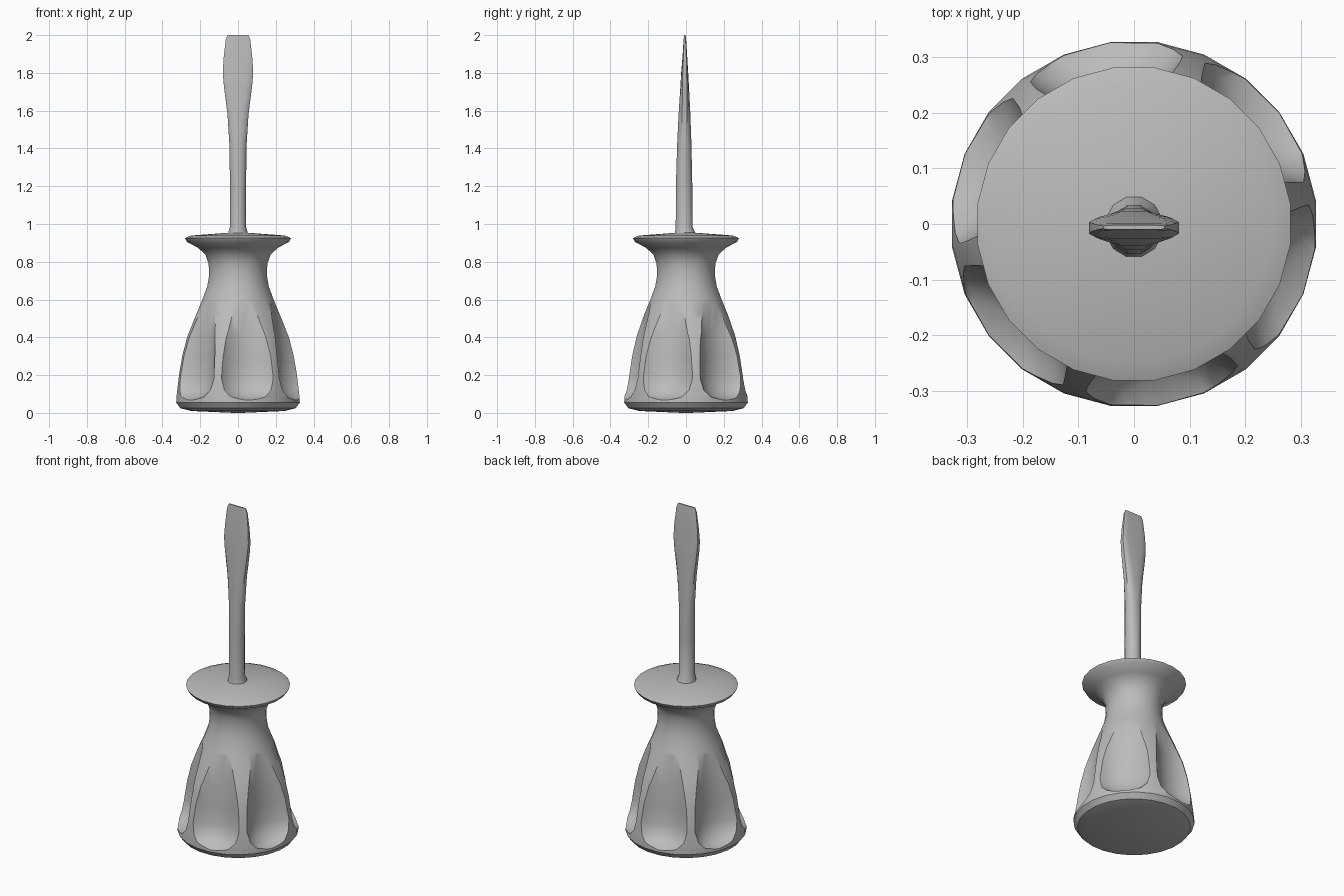
import bpy, bmesh, math
from mathutils import Matrix

if "Cube" in bpy.data.objects:
    bpy.data.objects.remove(bpy.data.objects["Cube"], do_unlink=True)

grey = bpy.data.materials.new("plain grey")
grey.use_nodes = True
COLOUR = (0.5, 0.5, 0.5, 1)
grey.diffuse_color = COLOUR
grey.node_tree.nodes["Principled BSDF"].inputs["Base Color"].default_value = COLOUR


def loft(name, rings):
    """Skin a list of equal-length point rings and cap both ends."""
    bm = bmesh.new()
    loops = [[bm.verts.new(p) for p in ring] for ring in rings]
    n = len(loops[0])
    for a, b in zip(loops, loops[1:]):
        for i in range(n):
            j = (i + 1) % n
            bm.faces.new((a[i], a[j], b[j], b[i]))
    bm.faces.new(loops[0][::-1])
    bm.faces.new(loops[-1])
    bmesh.ops.recalc_face_normals(bm, faces=bm.faces)
    mesh = bpy.data.meshes.new(name)
    bm.to_mesh(mesh)
    bm.free()
    mesh.materials.append(grey)
    obj = bpy.data.objects.new(name, mesh)
    bpy.context.collection.objects.link(obj)
    return obj


def section(rx, ry, z, sides, y=0.0, power=1.0):
    """Ellipse ring; a power below 1 squares it off."""
    def s(v):
        return math.copysign(abs(v) ** power, v) if abs(v) > 1e-6 else 0.0
    ring = []
    for i in range(sides):
        t = 2 * math.pi * (i + 0.5) / sides
        ring.append((rx * s(math.cos(t)), y + ry * s(math.sin(t)), z))
    return ring


def turned(name, profile, sides):
    return loft(name, [section(r, r, z, sides) for r, z in profile])


def smooth(obj, angle):
    bpy.ops.object.select_all(action="DESELECT")
    obj.select_set(True)
    bpy.context.view_layer.objects.active = obj
    bpy.ops.object.shade_smooth_by_angle(angle=math.radians(angle))


# Handle: flared grip, narrow neck and disc guard
handle = turned("handle", [
    (0.02, 0.0), (0.25, 0.01), (0.308, 0.025), (0.33, 0.055), (0.328, 0.09),
    (0.315, 0.2), (0.298, 0.3), (0.272, 0.4), (0.232, 0.5), (0.19, 0.6),
    (0.164, 0.67), (0.154, 0.73), (0.157, 0.79), (0.175, 0.84),
    (0.215, 0.875), (0.272, 0.905), (0.284, 0.925), (0.25, 0.939),
    (0.02, 0.956)], 24)

# Six scooped flutes around the grip
FLUTE = [(0.02, 0.06), (0.1, 0.066), (0.15, 0.085), (0.185, 0.12), (0.204, 0.18),
         (0.208, 0.28), (0.214, 0.42), (0.238, 0.58), (0.25, 0.64)]
cutters = []
for k in range(6):
    cutter = turned(f"flute_cutter_{k + 1}", FLUTE, 32)
    a = math.radians(40 + 60 * k)
    cutter.data.transform(Matrix.Translation((0.432 * math.cos(a), 0.432 * math.sin(a), 0)))
    cutter.hide_render = True
    mod = handle.modifiers.new("flute", "BOOLEAN")
    mod.operation = "DIFFERENCE"
    mod.solver = "EXACT"
    mod.object = cutter
    cutters.append(cutter)

# Apply the cuts, then clear the cutters away
bpy.context.view_layer.update()
cut = bpy.data.meshes.new_from_object(
    handle.evaluated_get(bpy.context.evaluated_depsgraph_get()))
handle.modifiers.clear()
handle.data = cut
for cutter in cutters:
    bpy.data.objects.remove(cutter, do_unlink=True)
smooth(handle, 32)

# Shaft: round rod flattening into a wedge-shaped flat blade
shaft = loft("shaft_and_blade", [
    section(rx, ry, z, 12, y, p) for rx, ry, z, y, p in [
        (0.056, 0.058, 0.935, -0.005, 1.0), (0.052, 0.055, 0.958, -0.005, 1.0),
        (0.044, 0.046, 0.985, -0.01, 1.0), (0.044, 0.045, 1.2, -0.01, 1.0),
        (0.047, 0.039, 1.42, -0.009, 0.9), (0.057, 0.032, 1.58, -0.008, 0.7),
        (0.076, 0.023, 1.73, -0.007, 0.5), (0.082, 0.019, 1.8, -0.007, 0.45),
        (0.077, 0.013, 1.88, -0.006, 0.4), (0.066, 0.007, 1.975, -0.006, 0.4),
        (0.056, 0.004, 2.0, -0.006, 0.4)]])
smooth(shaft, 35)
